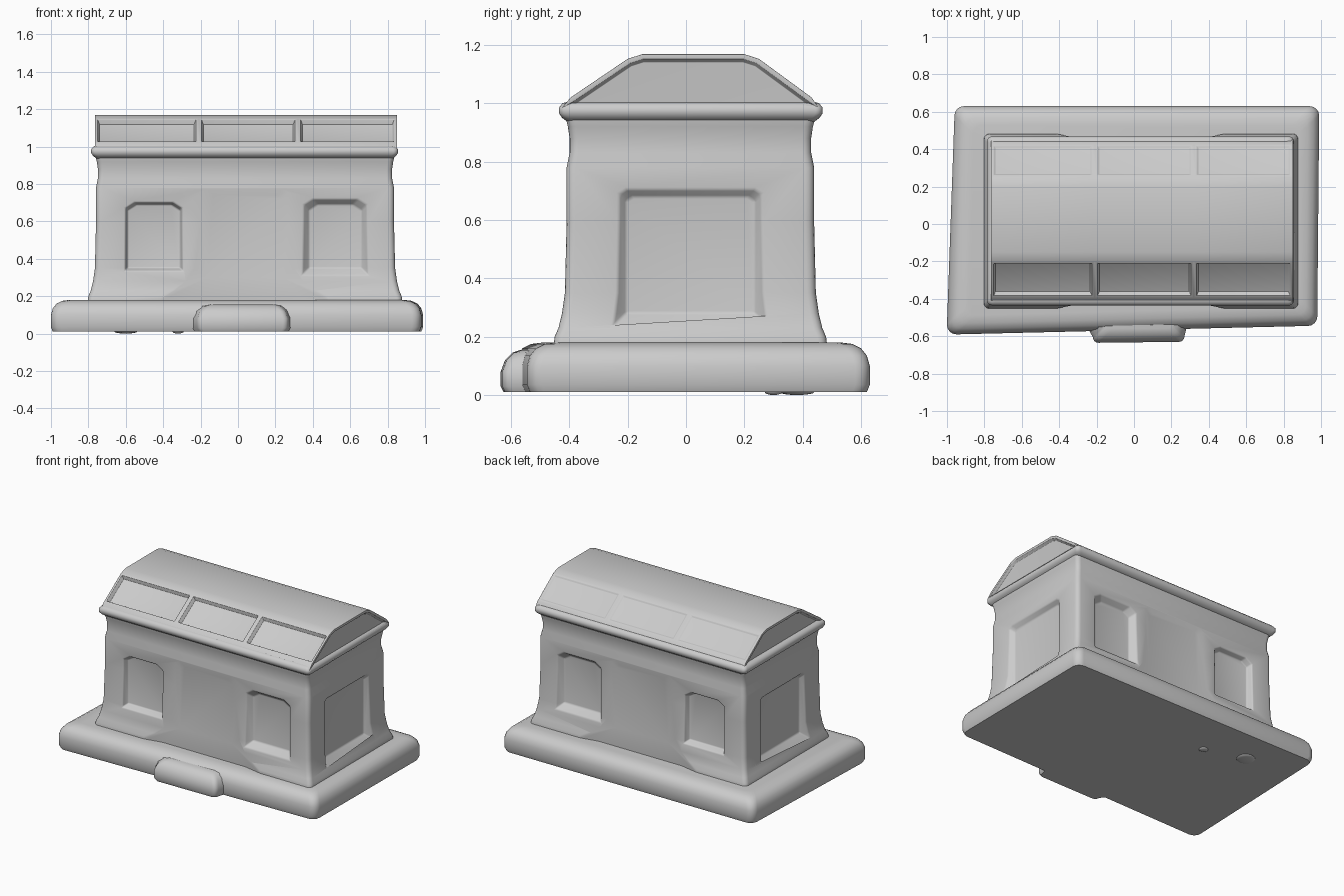
import bpy, bmesh, math
from mathutils import Vector

cube = bpy.data.objects.get("Cube")
if cube:
    bpy.data.objects.remove(cube, do_unlink=True)

GREY = (0.6, 0.6, 0.6, 1)
stone = bpy.data.materials.new("grey stone")
stone.use_nodes = True
stone.diffuse_color = GREY
stone.node_tree.nodes["Principled BSDF"].inputs["Base Color"].default_value = GREY


def make(name, bm):
    bmesh.ops.recalc_face_normals(bm, faces=bm.faces[:])
    mesh = bpy.data.meshes.new(name)
    bm.to_mesh(mesh)
    bm.free()
    obj = bpy.data.objects.new(name, mesh)
    bpy.context.collection.objects.link(obj)
    mesh.materials.append(stone)
    return obj


def skin(bm, rings):
    """Bridge equal-length rings of points and close both ends."""
    rows = [[bm.verts.new(p) for p in ring] for ring in rings]
    n = len(rows[0])
    for a, b in zip(rows, rows[1:]):
        for i in range(n):
            bm.faces.new((a[i], a[(i + 1) % n], b[(i + 1) % n], b[i]))
    bm.faces.new(rows[0][::-1])
    bm.faces.new(rows[-1])


def rounded(corners, inset, radius, z):
    """Rounded outline of a four-cornered slab, counter-clockwise from front left."""
    ring = []
    signs = ((1, 1), (-1, 1), (-1, -1), (1, -1))
    for k, ((x, y), (sx, sy)) in enumerate(zip(corners, signs)):
        cx, cy = x + sx * (inset + radius), y + sy * (inset + radius)
        for j in range(5):
            a = math.pi * (1 + k / 2 + j / 8)
            ring.append((cx + radius * math.cos(a), cy + radius * math.sin(a), z))
    return ring


def box(x0, x1, y0, y1):
    return [(x0, y0), (x1, y0), (x1, y1), (x0, y1)]


def finish(obj, bevel=0.0, angle=40):
    bpy.ops.object.select_all(action="DESELECT")
    obj.select_set(True)
    bpy.context.view_layer.objects.active = obj
    if bevel:
        mod = obj.modifiers.new("soft edges", "BEVEL")
        mod.width, mod.segments = bevel, 3
        mod.limit_method, mod.angle_limit = "ANGLE", math.radians(25)
    for mod in list(obj.modifiers):
        bpy.ops.object.modifier_apply(modifier=mod.name)
    bpy.ops.object.shade_smooth_by_angle(angle=math.radians(angle))


# Plinth slab, slightly skewed, with a rounded upper edge
plan = [(-1, -0.59), (0.98, -0.545), (0.99, 0.63), (-0.96, 0.63)]
bm = bmesh.new()
edge = [(0.01, 0.02), (0.0, 0.035), (0.0, 0.1), (0.01, 0.135),
        (0.03, 0.16), (0.06, 0.175), (0.1, 0.18)]
skin(bm, [rounded(plan, i, 0.05, 0.01 if n == 0 else z) for n, (i, z) in enumerate(edge)])
finish(make("plinth", bm), angle=50)

# Entrance step on the front of the plinth
bm = bmesh.new()
step = [(-0.22, -0.635), (0.27, -0.63), (0.31, -0.4), (-0.32, -0.4)]
skin(bm, [rounded(step, i, 0.03, z) for i, z in
          ((0.01, 0.01), (0, 0.03), (0, 0.08), (0.015, 0.12), (0.04, 0.145), (0.07, 0.155))])
finish(make("front_step", bm), angle=50)

# Small lumps under the plinth
bm = bmesh.new()
for x, y, r in ((-0.6, 0.38, 0.06), (-0.32, 0.3, 0.03)):
    made = bmesh.ops.create_uvsphere(bm, u_segments=12, v_segments=8, radius=r)["verts"]
    for v in made:
        v.co = Vector((v.co.x + x, v.co.y + y, v.co.z * 0.01 / r + 0.01))
finish(make("underside_lumps", bm))

# Walls with a flared foot and a faint frieze below the cornice
bm = bmesh.new()
walls = [(0.16, -0.04), (0.2, -0.035), (0.23, -0.022), (0.28, -0.01), (0.35, 0.0),
         (0.6, 0.006), (0.78, 0.006), (0.83, 0.016), (0.88, 0.016), (0.92, 0.01), (0.96, 0.0)]
skin(bm, [rounded(box(-0.765, 0.84, -0.415, 0.445), i, 0.03, z) for z, i in walls])
body = make("walls", bm)


def niche(centre, out, half, z0, z1, depth, slope, chamfer):
    """Tapered cutter that leaves a recess in the wall facing 'out'."""
    out = Vector(out)
    side = Vector((0, 0, 1)).cross(out)

    def ring(grow, d):
        h, lo, hi = half + grow, z0 - grow, z1 + grow
        pts = [(-h, lo), (h, lo), (h, hi - chamfer), (h - chamfer * 1.6, hi),
               (-h + chamfer * 1.6, hi), (-h, hi - chamfer)]
        return [Vector(centre) + side * s + out * d + Vector((0, 0, z)) for s, z in pts]
    bm = bmesh.new()
    skin(bm, [ring(0, -depth), ring(slope * (1 + 0.1 / depth), 0.1)])
    cutter = make("niche_cutter", bm)
    cutter.hide_render = True
    mod = body.modifiers.new("niche", "BOOLEAN")
    mod.object, mod.operation, mod.solver = cutter, "DIFFERENCE", "EXACT"
    return cutter


# Recesses: two niches and a faint middle panel on the long walls, one panel on each end
cutters = []
for y, d in ((-0.41, -1), (0.44, 1)):
    cutters.append(niche((0.035, y, 0), (0, d, 0), 0.2, 0.3, 0.74, 0.008, 0.04, 0.02))
    for x, slope in ((-0.45, 0.012), (0.52, 0.03)):
        cutters.append(niche((x, y, 0), (0, d, 0), 0.14, 0.35, 0.69, 0.04, slope, 0.03))
for x, d in ((-0.76, -1), (0.835, 1)):
    cutters.append(niche((x, 0.015, 0), (d, 0, 0), 0.22, 0.28, 0.68, 0.03, 0.025, 0.015))
finish(body, bevel=0.008)
for c in cutters:
    bpy.data.objects.remove(c, do_unlink=True)

# Cornice band
bm = bmesh.new()
band = [(0.935, 0.03), (0.95, 0.01), (0.965, 0.0), (0.985, 0.0), (1.0, 0.012), (1.005, 0.03)]
skin(bm, [rounded(box(-0.785, 0.855, -0.435, 0.468), i, 0.025, z) for z, i in band])
finish(make("cornice", bm), angle=50)

# Barrel-like roof with sunken panels on both slopes and sunken gables
bm = bmesh.new()
profile = [(-0.425, 0.985), (-0.395, 1.02), (-0.2, 1.152), (-0.15, 1.168),
           (0.2, 1.168), (0.25, 1.152), (0.43, 1.02), (0.455, 0.985)]
stops = (-0.765, -0.21, 0.32, 0.85)
skin(bm, [[(x, y, z) for y, z in profile] for x in stops])
bmesh.ops.recalc_face_normals(bm, faces=bm.faces[:])
bm.normal_update()
slopes = [f for f in bm.faces if 0.3 < abs(f.normal.y) < 0.65]
gables = [f for f in bm.faces if abs(f.normal.x) > 0.9]
fronts = [f for f in slopes if f.normal.y < 0 and f.calc_area() > 0.08]
backs = [f for f in slopes if f.normal.y > 0 and f.calc_area() > 0.08]
for faces, rim, depth in ((fronts, 0.035, 0.025), (backs, 0.035, 0.006), (gables, 0.028, 0.015)):
    bmesh.ops.inset_individual(bm, faces=faces, thickness=rim * 0.6)
    bmesh.ops.inset_individual(bm, faces=faces, thickness=rim * 0.4, depth=-depth)
finish(make("roof", bm), bevel=0.01)
